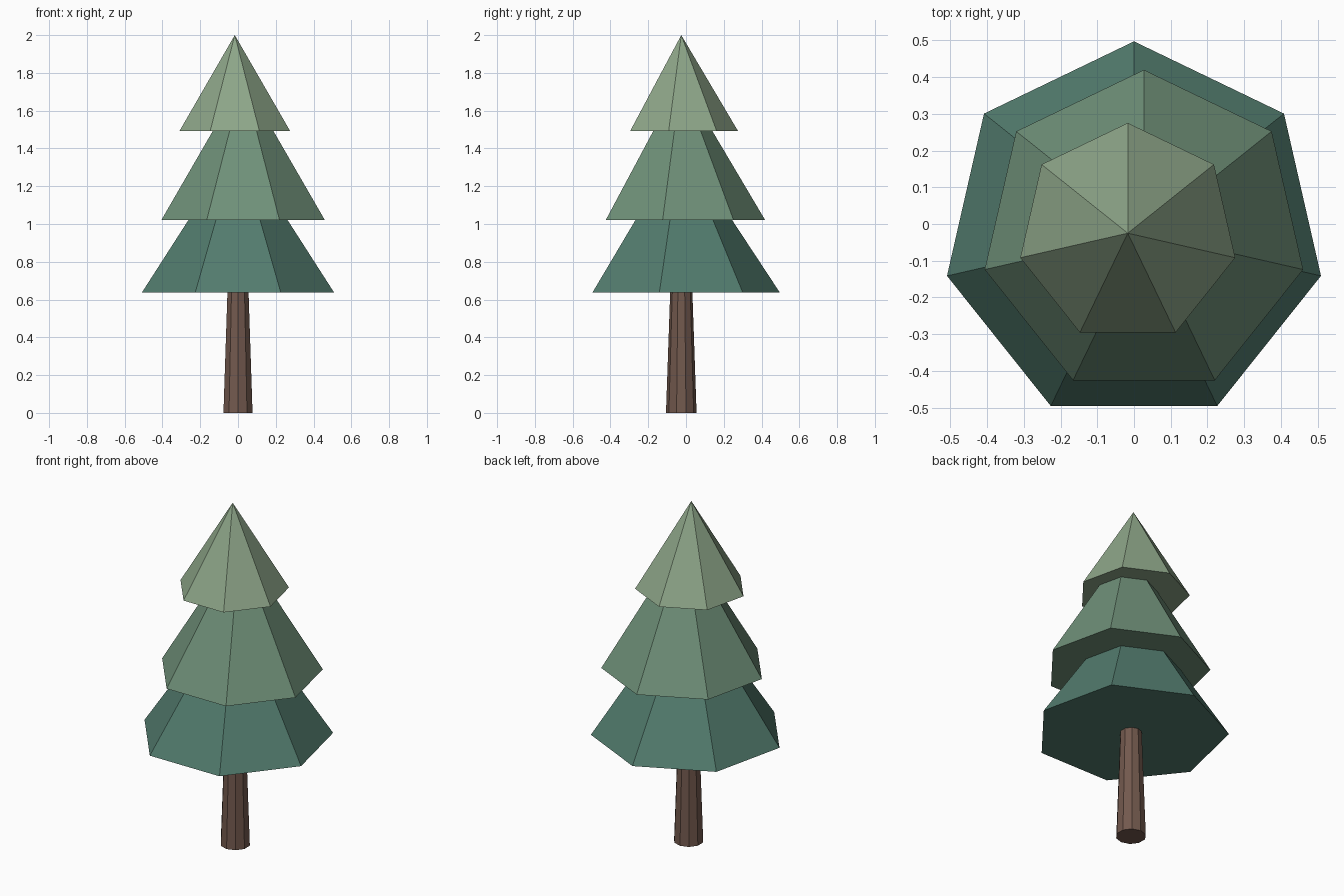
import bpy

if "Cube" in bpy.data.objects:
    bpy.data.objects.remove(bpy.data.objects["Cube"])


def material(name, rgb):
    mat = bpy.data.materials.new(name)
    mat.diffuse_color = (*rgb, 1)
    mat.use_nodes = True
    mat.node_tree.nodes["Principled BSDF"].inputs["Base Color"].default_value = mat.diffuse_color
    return mat


def cone(name, sides, r_bottom, r_top, x, y, z0, z1, mat):
    """Flat-shaded cone or frustum standing between z0 and z1."""
    bpy.ops.mesh.primitive_cone_add(
        vertices=sides, radius1=r_bottom, radius2=r_top, depth=z1 - z0,
        location=(x, y, (z0 + z1) / 2))
    obj = bpy.context.object
    obj.name = name
    obj.data.materials.append(mat)
    return obj


Y = -0.025  # tree axis

# Tapered ten-sided trunk, ending just inside the lowest tier
cone("trunk", 10, 0.081, 0.058, 0, Y, 0, 0.66, material("bark", (0.17, 0.10, 0.075)))

# Seven-sided foliage tiers: name, radius, x, base z, tip z, colour
tiers = [
    ("lower_foliage", 0.522, 0.0, 0.637, 1.43, (0.085, 0.20, 0.155)),
    ("middle_foliage", 0.4445, 0.027, 1.02, 1.77, (0.16, 0.28, 0.19)),
    ("top_foliage", 0.30, -0.017, 1.493, 2.0, (0.27, 0.38, 0.25)),
]
for name, radius, x, z0, z1, rgb in tiers:
    cone(name, 7, radius, 0, x, Y, z0, z1, material(name + "_green", rgb))
